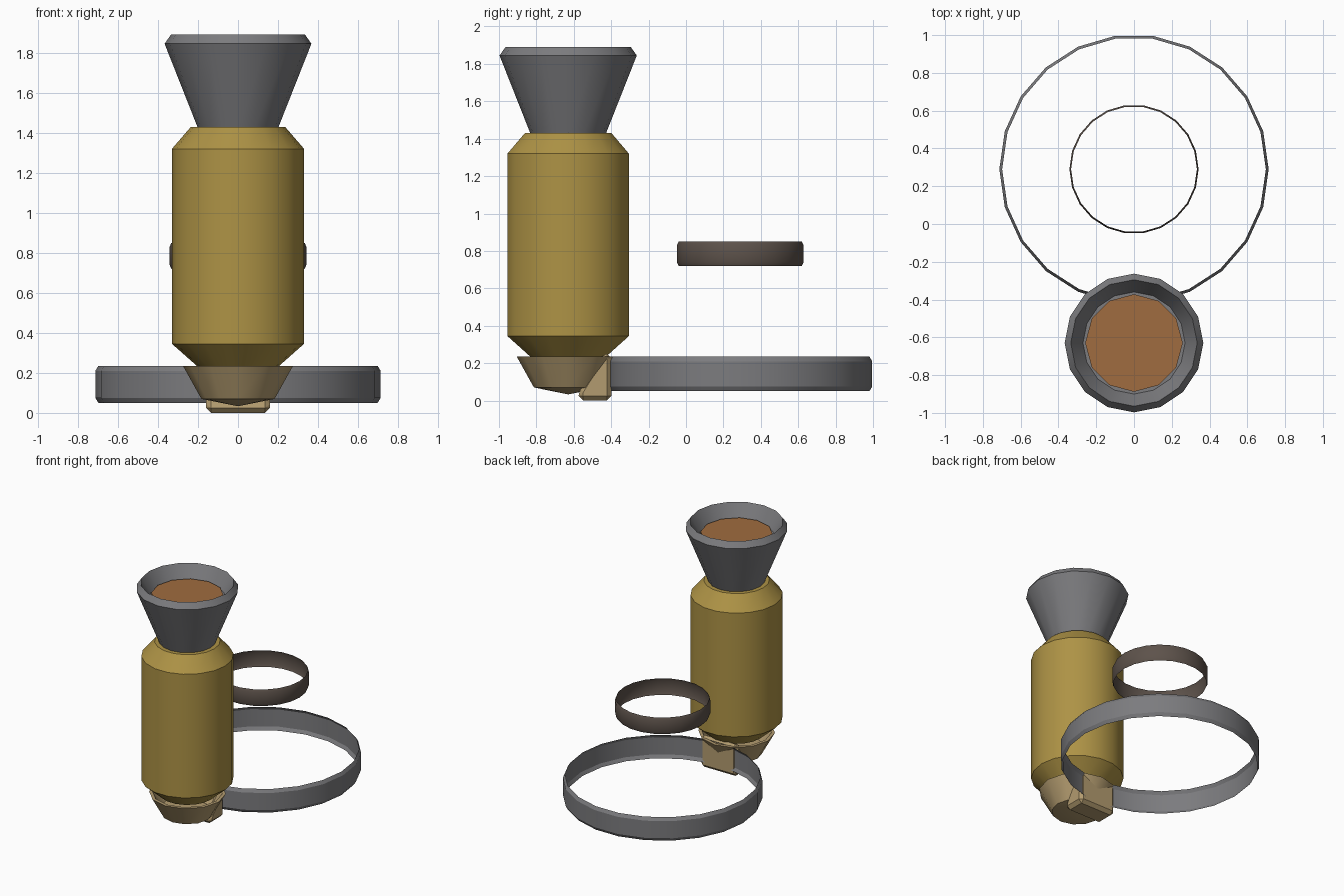
import bpy, bmesh, math

if "Cube" in bpy.data.objects:
    bpy.data.objects.remove(bpy.data.objects["Cube"])

LAMP_Y, RING_Y = -0.63, 0.29


def material(name, rgb):
    m = bpy.data.materials.new(name)
    m.diffuse_color = (*rgb, 1)
    m.use_nodes = True
    m.node_tree.nodes["Principled BSDF"].inputs["Base Color"].default_value = m.diffuse_color
    return m


def finish(name, bm, mat=None, smooth=True):
    me = bpy.data.meshes.new(name)
    bm.to_mesh(me)
    bm.free()
    ob = bpy.data.objects.new(name, me)
    bpy.context.collection.objects.link(ob)
    if mat:
        me.materials.append(mat)
    if smooth:
        bpy.ops.object.select_all(action='DESELECT')
        bpy.context.view_layer.objects.active = ob
        ob.select_set(True)
        bpy.ops.object.shade_smooth_by_angle(angle=math.radians(30))
    return ob


def lathe(name, profile, sides, y, mat=None):
    """Spin (radius, z) points, listed bottom to top along the outside."""
    bm = bmesh.new()
    rows = []
    for r, z in profile:
        n = 1 if r == 0 else sides
        rows.append([bm.verts.new((r * math.cos(math.tau * i / sides),
                                   y + r * math.sin(math.tau * i / sides), z))
                     for i in range(n)])
    for a, b in zip(rows, rows[1:]):
        for i in range(sides):
            j = (i + 1) % sides
            if len(a) == 1:
                bm.faces.new((a[0], b[j], b[i]))
            elif len(b) == 1:
                bm.faces.new((a[i], a[j], b[0]))
            else:
                bm.faces.new((a[i], a[j], b[j], b[i]))
    return finish(name, bm, mat)


gold = material("gold", (0.42, 0.29, 0.06))
tan = material("tan", (0.45, 0.33, 0.16))
copper = material("copper", (0.35, 0.15, 0.05))
dark_brown = material("dark_brown", (0.11, 0.085, 0.07))
steel = material("steel", (0.2, 0.2, 0.21))

# Cylindrical body with tapered ends
lathe("body", [(0, 0.23), (0.20, 0.23), (0.33, 0.345), (0.33, 1.32),
               (0.235, 1.43), (0, 1.43)], 18, LAMP_Y, gold)

# Flared cup with recessed insert
lathe("cup", [(0, 1.41), (0.195, 1.41), (0.367, 1.845), (0.335, 1.89),
              (0.27, 1.78), (0, 1.78)], 16, LAMP_Y, steel)
lathe("cup_insert", [(0, 1.77), (0.258, 1.77), (0.258, 1.80), (0, 1.80)],
      12, LAMP_Y, copper)

# Socket under the body
lathe("socket", [(0, 0.033), (0.183, 0.07), (0.275, 0.235), (0.25, 0.235),
                 (0.18, 0.13), (0, 0.13)], 12, LAMP_Y, tan)

# Thin hoops, open sheets with turned-in rims
lathe("large_hoop", [(0.698, 0.05), (0.713, 0.075), (0.713, 0.21),
                     (0.698, 0.235)], 22, RING_Y, steel)
lathe("small_hoop", [(0.333, 0.72), (0.342, 0.74), (0.342, 0.83),
                     (0.333, 0.85)], 22, RING_Y, dark_brown)

# Wedge bracket joining the socket to the large hoop
bm = bmesh.new()
side = [(-0.575, 0), (-0.398, 0), (-0.398, 0.25), (-0.45, 0.25), (-0.575, 0.05)]
left = bm.faces.new([bm.verts.new((-0.16, y, z)) for y, z in side])
ext = bmesh.ops.extrude_face_region(bm, geom=[left])
bmesh.ops.translate(bm, vec=(0.32, 0, 0),
                    verts=[g for g in ext["geom"] if isinstance(g, bmesh.types.BMVert)])
bmesh.ops.recalc_face_normals(bm, faces=bm.faces)
bracket = finish("bracket", bm, tan, smooth=False)
bevel = bracket.modifiers.new("bevel", 'BEVEL')
bevel.width = 0.03
bevel.segments = 1
